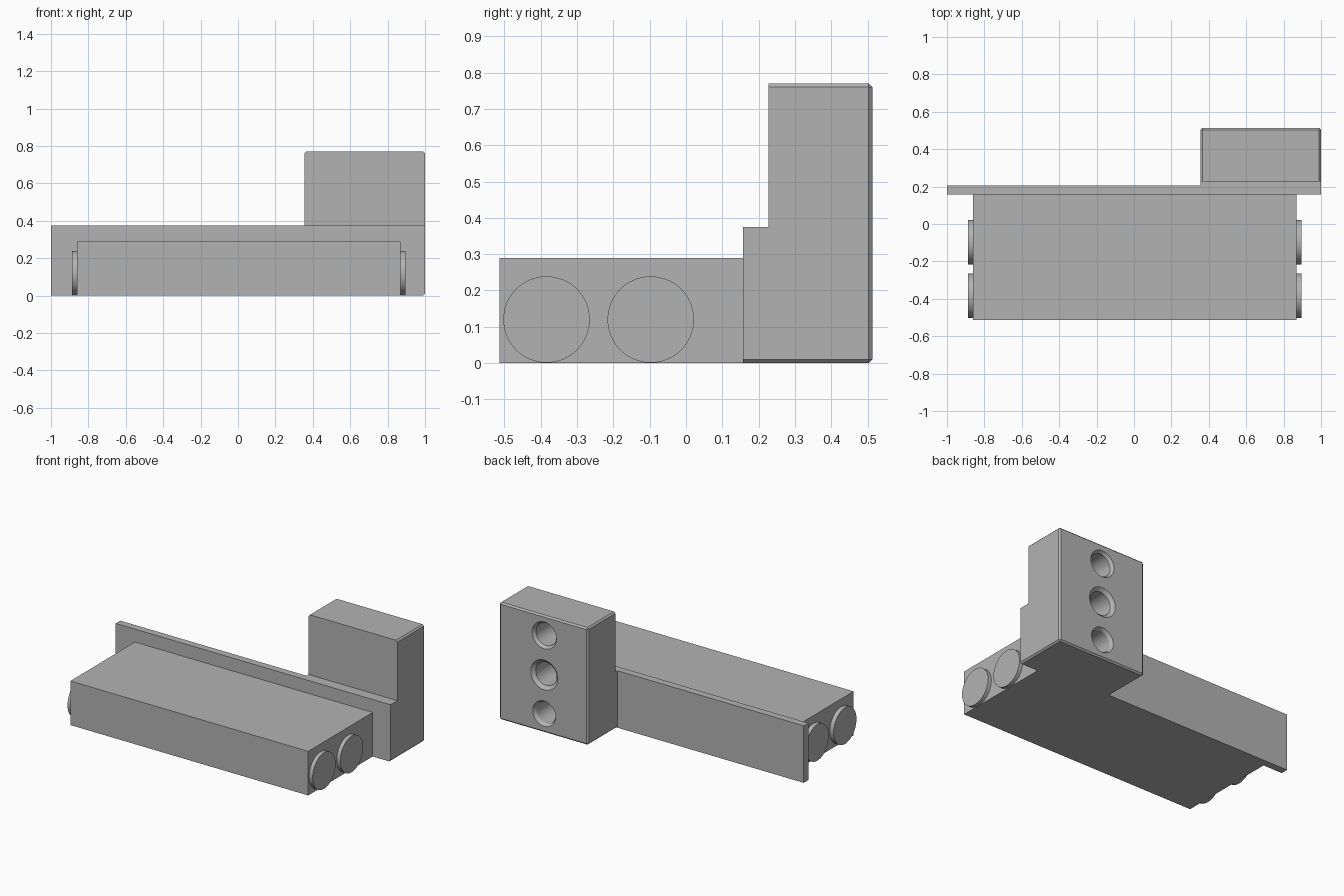
import bpy, bmesh, math
from mathutils import Matrix

if "Cube" in bpy.data.objects:
    bpy.data.objects.remove(bpy.data.objects["Cube"], do_unlink=True)

GREY = (0.45, 0.45, 0.45, 1)
grey = bpy.data.materials.new("plain grey")
grey.use_nodes = True
grey.diffuse_color = GREY
grey.node_tree.nodes["Principled BSDF"].inputs["Base Color"].default_value = GREY


def finish(bm, name):
    bmesh.ops.recalc_face_normals(bm, faces=bm.faces)
    mesh = bpy.data.meshes.new(name)
    bm.to_mesh(mesh)
    bm.free()
    mesh.materials.append(grey)
    ob = bpy.data.objects.new(name, mesh)
    bpy.context.collection.objects.link(ob)
    return ob


def box(name, x0, x1, y0, y1, z0, z1):
    bm = bmesh.new()
    bmesh.ops.create_cube(bm, size=1)
    for v in bm.verts:
        v.co.x = x1 if v.co.x > 0 else x0
        v.co.y = y1 if v.co.y > 0 else y0
        v.co.z = z1 if v.co.z > 0 else z0
    return finish(bm, name)


def smooth(ob):
    bpy.ops.object.select_all(action="DESELECT")
    ob.select_set(True)
    bpy.context.view_layer.objects.active = ob
    bpy.ops.object.shade_smooth_by_angle(angle=math.radians(25))


# Main body and the thin flange behind it
FRONT, BACK, LEDGE = 0.157, 0.513, 0.375
box("main_body", -0.86, 0.87, -BACK, 0.16, 0, 0.29)
box("rear_flange", -1, 0.37, FRONT, 0.205, 0, LEDGE)

# Round caps on both ends of the body
for side, x in (("right", -0.873), ("left", 0.88)):
    for row, y in (("front", -0.384), ("rear", -0.097)):
        bm = bmesh.new()
        bmesh.ops.create_cone(bm, cap_ends=True, segments=64, radius1=0.119,
                              radius2=0.119, depth=0.03)
        bm.transform(Matrix.Translation((x, y, 0.12)) @ Matrix.Rotation(math.pi / 2, 4, "Y"))
        smooth(finish(bm, f"{row}_{side}_cap"))

# Stepped block: side profile extruded across, with chamfered rear and long edges
profile = [(FRONT, 0), (BACK, 0), (BACK, 0.77), (0.227, 0.77), (0.227, LEDGE), (FRONT, LEDGE)]
bm = bmesh.new()
face = bm.faces.new([bm.verts.new((0.355, y, z)) for y, z in profile])
ext = bmesh.ops.extrude_face_region(bm, geom=[face])
for v in ext["geom"]:
    if isinstance(v, bmesh.types.BMVert):
        v.co.x = 1
bmesh.ops.recalc_face_normals(bm, faces=bm.faces)
chamfered = [e for e in bm.edges if any(abs(v.co.y - BACK) < 0.001 for v in e.verts)]
bmesh.ops.bevel(bm, geom=chamfered, offset=0.01, segments=1, affect="EDGES")
block = finish(bm, "socket_block")

# Three countersunk blind holes in the back of the block
for z, rim, bore in ((0.64, 0.088, 0.074), (0.38, 0.098, 0.076), (0.125, 0.083, 0.07)):
    bm = bmesh.new()
    outline = [(0, BACK + 0.05), (rim, BACK + 0.05), (rim, BACK),
               (bore, BACK - 0.02), (bore, BACK - 0.25), (0, BACK - 0.25)]
    verts = [bm.verts.new((r, y, 0)) for r, y in outline]
    edges = [bm.edges.new(pair) for pair in zip(verts, verts[1:])]
    bmesh.ops.spin(bm, geom=verts + edges, cent=(0, 0, 0), axis=(0, 1, 0),
                   angle=math.tau, steps=48)
    bmesh.ops.remove_doubles(bm, verts=bm.verts, dist=0.0001)
    bm.transform(Matrix.Translation((0.672, 0, z)))
    cutter = finish(bm, "hole_cutter")
    cutter.hide_render = True
    cut = block.modifiers.new("hole", "BOOLEAN")
    cut.operation, cut.solver, cut.object = "DIFFERENCE", "EXACT", cutter
    bpy.context.view_layer.objects.active = block
    bpy.ops.object.modifier_apply(modifier=cut.name)
    bpy.data.objects.remove(cutter, do_unlink=True)
smooth(block)
